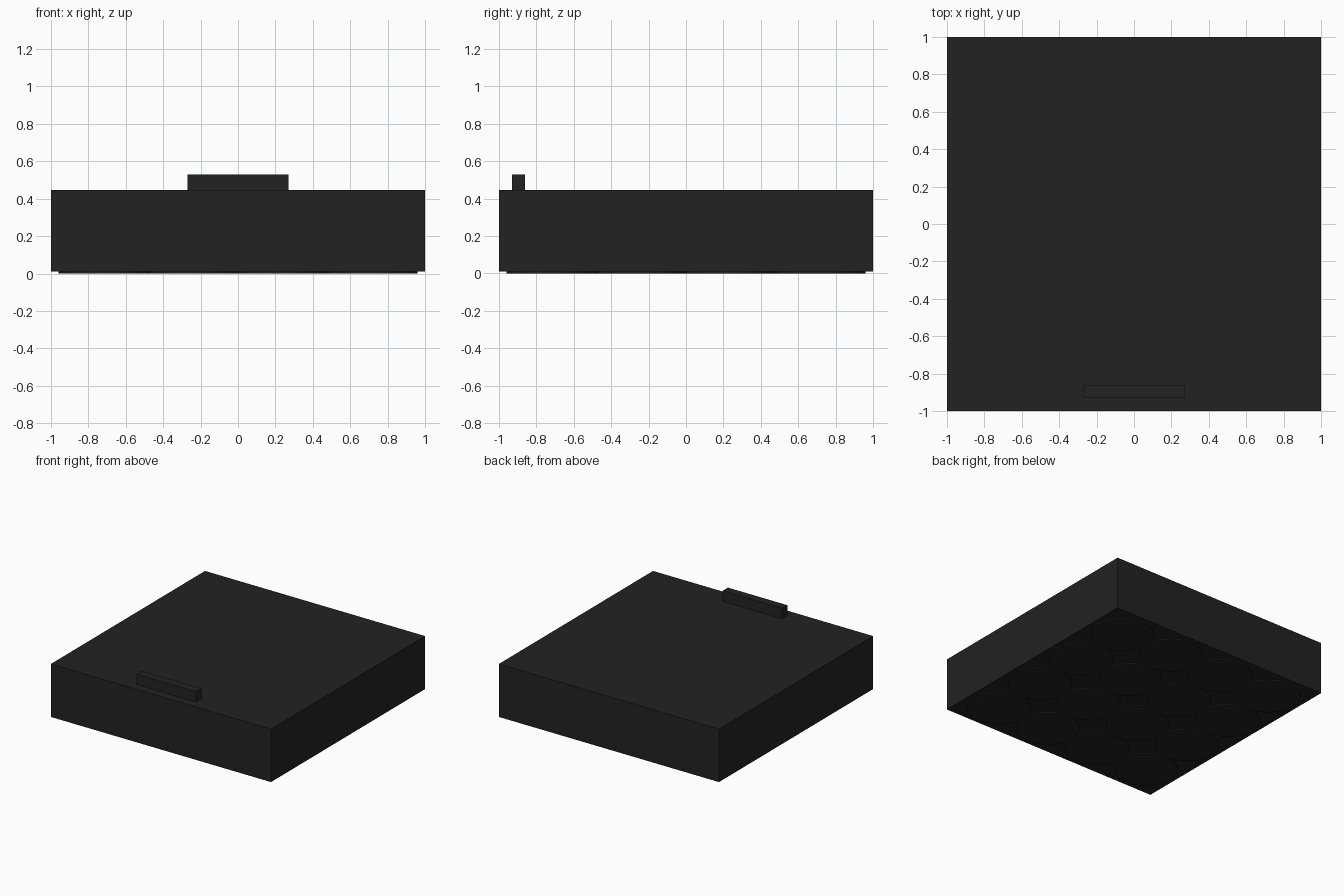
import bpy

cube = bpy.data.objects.get("Cube")
if cube:
    bpy.data.objects.remove(cube, do_unlink=True)

# Single charcoal material
charcoal = bpy.data.materials.new("charcoal black")
charcoal.use_nodes = True
colour = (0.016, 0.016, 0.016, 1)
charcoal.diffuse_color = colour
charcoal.node_tree.nodes["Principled BSDF"].inputs["Base Color"].default_value = colour


def finish(name):
    obj = bpy.context.object
    obj.name = name
    obj.data.materials.append(charcoal)
    return obj


def box(name, low, high):
    centre = [(a + b) / 2 for a, b in zip(low, high)]
    bpy.ops.mesh.primitive_cube_add(size=1, location=centre)
    obj = finish(name)
    obj.scale = [b - a for a, b in zip(low, high)]
    bpy.ops.object.transform_apply(location=False, rotation=False, scale=True)
    return obj


# Square slab and the small raised bar near its front edge
base_z, top_z = 0.01, 0.445
box("slab", (-1, -1, base_z), (1, 1, top_z))
box("front_bar", (-0.27, -0.93, top_z), (0.27, -0.86, 0.53))

# Grid of shallow round pads under the slab
pad_radius, pad_count = 0.24, 4
for row in range(pad_count):
    for column in range(pad_count):
        x = (column - (pad_count - 1) / 2) * pad_radius * 2
        y = (row - (pad_count - 1) / 2) * pad_radius * 2
        bpy.ops.mesh.primitive_cylinder_add(
            vertices=32, radius=pad_radius, depth=base_z, location=(x, y, base_z / 2))
        finish(f"bottom_pad_{row + 1}_{column + 1}")
        bpy.ops.object.shade_smooth_by_angle()
